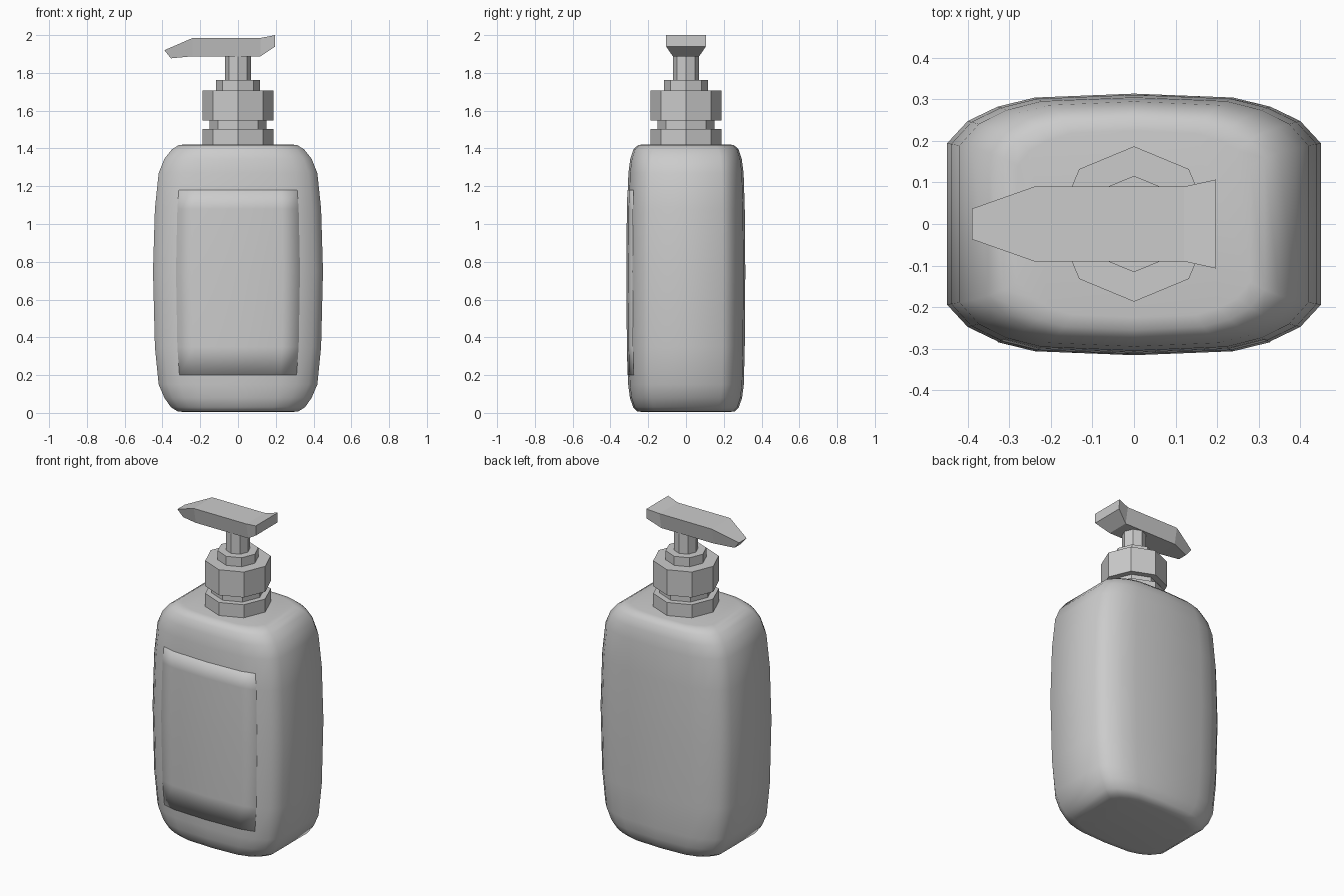
import bpy, bmesh
from math import cos, sin, pi

if "Cube" in bpy.data.objects:
    bpy.data.objects.remove(bpy.data.objects["Cube"])


def loft(name, rings, smooth=False):
    """Skin a stack of equal-length closed rings and cap both ends."""
    bm = bmesh.new()
    vs = [[bm.verts.new(p) for p in r] for r in rings]
    n = len(rings[0])
    for a, b in zip(vs, vs[1:]):
        for i in range(n):
            j = (i + 1) % n
            bm.faces.new((a[i], a[j], b[j], b[i]))
    bm.faces.new(vs[0][::-1])
    bm.faces.new(vs[-1])
    bmesh.ops.recalc_face_normals(bm, faces=bm.faces)
    me = bpy.data.meshes.new(name)
    bm.to_mesh(me)
    bm.free()
    ob = bpy.data.objects.new(name, me)
    bpy.context.collection.objects.link(ob)
    for p in me.polygons:
        p.use_smooth = smooth
    return ob


# Bottle cross-section: one quarter mirrored into a full outline (unit size)
quarter = [(1, .62), (.89, .79), (.73, .90), (.53, .97)]
half = quarter + [(0, 1)] + [(-x, y) for x, y in quarter[::-1]]
outline = half + [(-x, -y) for x, y in half]

# Bottle levels: height, half width, half depth
levels = [(.004, .28, .225), (.008, .32, .258), (.03, .355, .28), (.08, .39, .297),
          (.15, .42, .306), (.35, .44, .311), (.75, .45, .314), (1.08, .44, .311),
          (1.27, .42, .305), (1.345, .39, .295), (1.395, .35, .278),
          (1.417, .315, .255), (1.422, .28, .225)]
loft("bottle_body", [[(x * w, y * d, z) for x, y in outline] for z, w, d in levels], True)


def size_at(z):
    for (z0, w0, d0), (z1, w1, d1) in zip(levels, levels[1:]):
        if z0 <= z <= z1:
            t = (z - z0) / (z1 - z0)
            return w0 + t * (w1 - w0), d0 + t * (d1 - d0)


# Thin label following the front of the bottle
front = [(-.73, .90), (-.53, .97), (0, 1), (.53, .97), (.73, .90)]
rings = []
for z in (.2, .35, .75, 1.08, 1.18):
    w, d = size_at(z)
    rings.append([(x * w, -y * d - .002, z) for x, y in front]
                 + [(x * w, -y * d + .01, z) for x, y in front[::-1]])
loft("front_label", rings, True)


# Octagonal pump pieces
def octagon(r, z):
    return [(r * cos(i * pi / 4), r * sin(i * pi / 4), z) for i in range(8)]


for name, r, z0, z1 in [("neck_ring", .187, 1.41, 1.503), ("neck", .15, 1.49, 1.56),
                        ("collar", .187, 1.548, 1.706), ("collar_cap", .116, 1.70, 1.762),
                        ("pump_stem", .068, 1.75, 1.90)]:
    loft(name, [octagon(r, z0), octagon(r, z1)])

# Pump head and spout: top x, z, half width; bottom x, z, half width
stations = [(-.39, 1.92, .037, -.355, 1.877, .03), (-.24, 1.985, .09, -.24, 1.888, .07),
            (.12, 1.985, .09, .12, 1.888, .07), (.197, 2.0, .107, .197, 1.94, .105)]
loft("pump_head", [[(xt, -wt, zt), (xt, wt, zt), (xb, wb, zb), (xb, -wb, zb)]
                   for xt, zt, wt, xb, zb, wb in stations])
